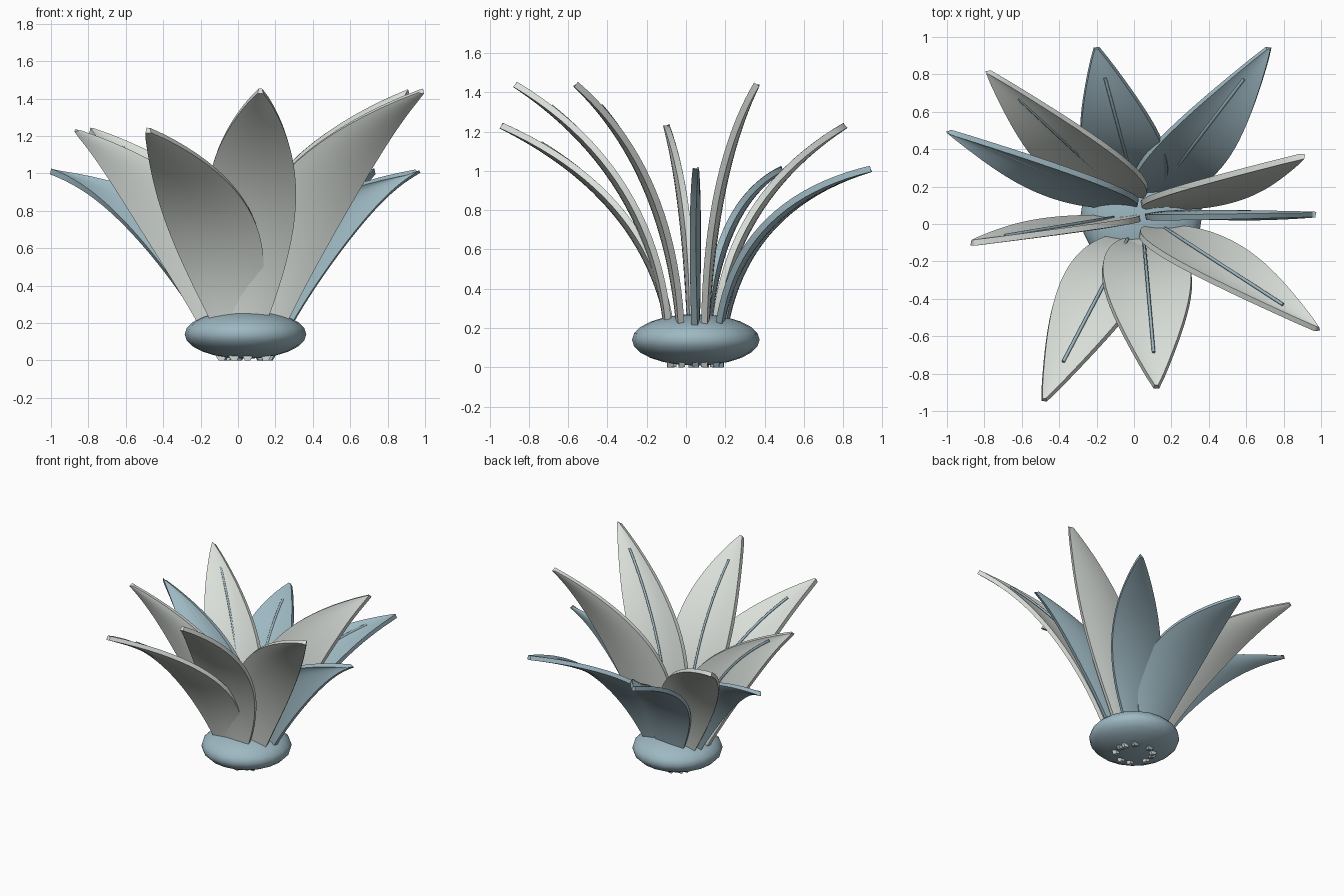
import bpy, bmesh, math
from mathutils import Vector

cube = bpy.data.objects.get("Cube")
if cube:
    bpy.data.objects.remove(cube)


def material(name, rgb):
    m = bpy.data.materials.new(name)
    m.use_nodes = True
    m.diffuse_color = (*rgb, 1)
    bsdf = m.node_tree.nodes["Principled BSDF"]
    bsdf.inputs["Base Color"].default_value = (*rgb, 1)
    bsdf.inputs["Roughness"].default_value = 0.6
    return m


WHITE = material("soft_white", (0.70, 0.74, 0.70))
BLUE = material("pale_blue", (0.34, 0.48, 0.54))
CENTRE = Vector((0.04, 0.05, 0))
AXIS = Vector((1, 0, 0))
STEPS, HALF = 24, 4


def activate(ob):
    bpy.ops.object.select_all(action='DESELECT')
    ob.select_set(True)
    bpy.context.view_layer.objects.active = ob


def path(tip, rise, t):
    """Arching midline: leaves the base upright, then leans out to the tip."""
    out = Vector((tip.x, tip.y, 0)) - CENTRE
    out.normalize()
    start = CENTRE + out * 0.13
    bend = CENTRE + out * 0.15 + Vector((0, 0, rise))
    return start * (1 - t) ** 2 + bend * (2 * t * (1 - t)) + tip * t * t


def petal(name, tip, rise, width, mat):
    bm = bmesh.new()
    rows = []
    side = 1 if tip.y < CENTRE.y else -1
    for i in range(STEPS + 1):
        t = i / STEPS
        p = path(tip, rise, t)
        tangent = path(tip, rise, t + 0.01) - path(tip, rise, t - 0.01)
        inward = Vector((0, tangent.z, -tangent.y)).normalized() * side
        w = 0.012 + width * max(0, math.sin(math.pi * t)) ** 0.9
        row = []
        for j in range(-HALF, HALF + 1):
            u = j / HALF
            cup = 0.024 * (u * u - 0.4) * w / width
            row.append(bm.verts.new(p + AXIS * (u * w) + inward * cup))
        rows.append(row)
    for a, b in zip(rows, rows[1:]):
        for j in range(2 * HALF):
            bm.faces.new((a[j], a[j + 1], b[j + 1], b[j]))
    mesh = bpy.data.meshes.new(name)
    bm.to_mesh(mesh)
    bm.free()
    ob = bpy.data.objects.new(name, mesh)
    bpy.context.collection.objects.link(ob)
    mesh.materials.append(mat)
    solid = ob.modifiers.new("thickness", 'SOLIDIFY')
    solid.thickness = 0.032
    solid.offset = 0
    activate(ob)
    bpy.ops.object.modifier_apply(modifier=solid.name)
    bpy.ops.object.shade_smooth_by_angle(angle=math.radians(40))


def vein(name, tip, rise):
    curve = bpy.data.curves.new(name, 'CURVE')
    curve.dimensions = '3D'
    curve.bevel_depth = 0.009
    curve.bevel_resolution = 1
    curve.use_fill_caps = True
    line = curve.splines.new('POLY')
    line.points.add(STEPS)
    for i, point in enumerate(line.points):
        t = 0.12 + 0.76 * i / STEPS
        point.co = (*(path(tip, rise, t) + Vector((0, 0.010, 0.016))), 1)
    curve.materials.append(BLUE)
    bpy.context.collection.objects.link(bpy.data.objects.new(name, curve))


# Rounded base
bpy.ops.mesh.primitive_uv_sphere_add(segments=20, ring_count=12, radius=1,
                                     location=CENTRE + Vector((0, 0, 0.14)))
base = bpy.context.object
base.name = "flower_base"
base.scale = (0.325, 0.325, 0.131)
bpy.ops.object.transform_apply(location=False, rotation=False, scale=True)
base.data.materials.append(BLUE)
bpy.ops.object.shade_smooth_by_angle(angle=math.radians(40))

# Petal tiers: name, colour, tip height, bend height, half width, tip positions
TIERS = [
    ("tall_petal", WHITE, 1.44, 0.95, 0.225, [(0.98, -0.56), (0.12, -0.87), (0.90, 0.36)]),
    ("middle_petal", WHITE, 1.23, 0.82, 0.225, [(-0.48, -0.94), (-0.86, -0.10), (-0.78, 0.81)]),
    ("low_petal", BLUE, 1.01, 0.80, 0.21,
     [(-0.99, 0.49), (-0.20, 0.94), (0.72, 0.94), (0.96, 0.05)]),
]
for label, mat, height, rise, width, tips in TIERS:
    for k, (x, y) in enumerate(tips, 1):
        tip = Vector((x, y, height))
        petal(f"{label}_{k}", tip, rise, width, mat)
        vein(f"{label}_vein_{k}", tip, rise)
